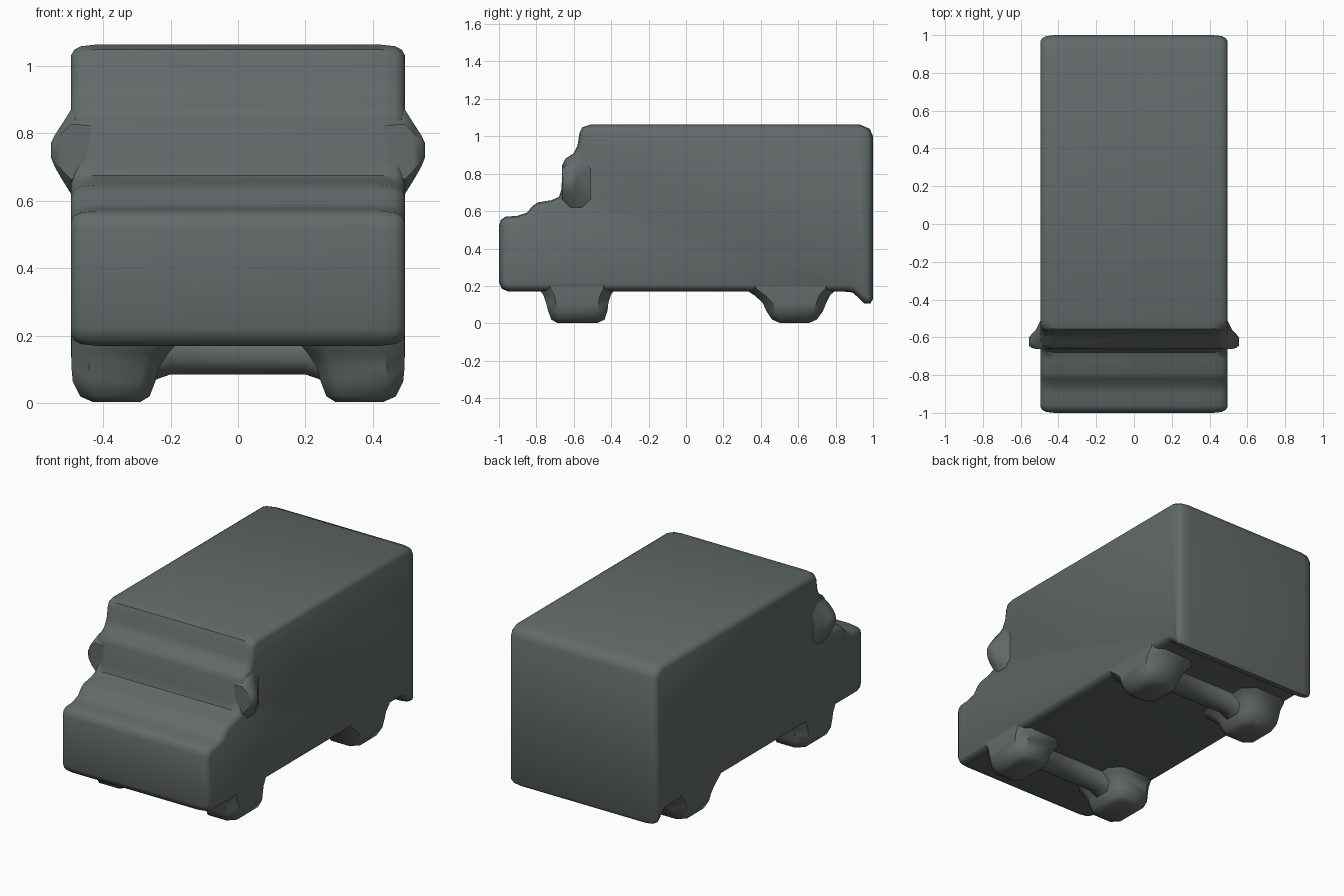
import bpy, bmesh, math
from mathutils import Vector

if "Cube" in bpy.data.objects:
    bpy.data.objects.remove(bpy.data.objects["Cube"])

paint = bpy.data.materials.new("slate grey")
paint.diffuse_color = (0.125, 0.145, 0.143, 1)
paint.use_nodes = True
paint.node_tree.nodes["Principled BSDF"].inputs["Base Color"].default_value = paint.diffuse_color


def loft(name, rings):
    """Skin a list of equal-length vertex rings and cap both ends."""
    bm = bmesh.new()
    loops = [[bm.verts.new(p) for p in ring] for ring in rings]
    for a, b in zip(loops, loops[1:]):
        for i in range(len(a)):
            j = (i + 1) % len(a)
            bm.faces.new((a[i], a[j], b[j], b[i]))
    bm.faces.new(loops[0])
    bm.faces.new(loops[-1])
    bmesh.ops.recalc_face_normals(bm, faces=bm.faces)
    mesh = bpy.data.meshes.new(name)
    bm.to_mesh(mesh)
    bm.free()
    obj = bpy.data.objects.new(name, mesh)
    bpy.context.collection.objects.link(obj)
    mesh.materials.append(paint)
    bpy.ops.object.select_all(action='DESELECT')
    obj.select_set(True)
    bpy.context.view_layer.objects.active = obj
    bpy.ops.object.shade_smooth_by_angle(angle=math.radians(44))
    return obj


def octagon(a0, a1, b0, b1, cut=0.28):
    """Rectangle with cut corners."""
    c = cut * min(a1 - a0, b1 - b0)
    return [(a0 + c, b0), (a1 - c, b0), (a1, b0 + c), (a1, b1 - c),
            (a1 - c, b1), (a0 + c, b1), (a0, b1 - c), (a0, b0 + c)]


def inset(points, d):
    """Move a counter-clockwise outline inwards by d."""
    out = []
    for i, p in enumerate(points):
        p = Vector(p)
        e1 = (p - Vector(points[i - 1])).normalized()
        e2 = (Vector(points[(i + 1) % len(points)]) - p).normalized()
        n1, n2 = Vector((-e1.y, e1.x)), Vector((-e2.y, e2.x))
        m = (n1 + n2).normalized()
        out.append(p + m * d / max(m.dot(n1), 0.5))
    return out


# Van body: side outline (y, z), rounded towards both flanks
outline = [(-0.95, 0.17), (0.84, 0.17), (0.89, 0.165), (0.925, 0.135), (0.955, 0.105),
           (0.985, 0.105), (1.0, 0.13), (1.0, 1.0), (0.982, 1.04), (0.93, 1.063),
           (-0.51, 1.063), (-0.555, 1.048), (-0.57, 1.015), (-0.58, 0.95),
           (-0.60, 0.91), (-0.645, 0.88), (-0.662, 0.845), (-0.665, 0.72),
           (-0.68, 0.675), (-0.72, 0.658), (-0.79, 0.647), (-0.82, 0.628),
           (-0.85, 0.592), (-0.90, 0.575), (-0.965, 0.57), (-0.99, 0.553),
           (-1.0, 0.52), (-1.0, 0.22), (-0.985, 0.185)]
half = [(0.42, 0), (0.465, 0.005), (0.485, 0.015), (0.495, 0.032)]
slices = [(-x, d) for x, d in reversed(half)] + half
loft("van_body", [[(x, y, z) for y, z in inset(outline, d)] for x, d in slices])

# Wheels: lobes (z, x inner, x outer, y0, y1) flaring into the underside
front = [(0.003, 0.29, 0.43, -0.69, -0.47), (0.02, 0.262, 0.468, -0.72, -0.435),
         (0.065, 0.245, 0.49, -0.737, -0.42), (0.11, 0.232, 0.494, -0.748, -0.415),
         (0.15, 0.205, 0.494, -0.762, -0.402), (0.19, 0.17, 0.494, -0.79, -0.375),
         (0.26, 0.17, 0.494, -0.79, -0.375)]
rear = [(0.003, 0.29, 0.43, 0.50, 0.66), (0.02, 0.262, 0.468, 0.46, 0.70),
        (0.065, 0.245, 0.49, 0.43, 0.732), (0.11, 0.232, 0.494, 0.41, 0.75),
        (0.15, 0.205, 0.494, 0.365, 0.77), (0.185, 0.17, 0.494, 0.31, 0.81),
        (0.26, 0.17, 0.494, 0.31, 0.81)]
for end, levels in (("front", front), ("rear", rear)):
    for side, s in (("right", 1), ("left", -1)):
        loft(f"{end}_{side}_wheel",
             [[(s * x, y, z) for x, y in octagon(x0, x1, y0, y1, 0.2)]
              for z, x0, x1, y0, y1 in levels])

# Axle beams flaring out at the wheels
for name, yc in (("front_axle", -0.575), ("rear_axle", 0.585)):
    beam = [(-0.30, 0.11, 0.05), (-0.20, 0.07, 0.085), (0.20, 0.07, 0.085), (0.30, 0.11, 0.05)]
    loft(name, [[(x, y, z) for y, z in octagon(yc - w, yc + w, z0, 0.22)]
                for x, w, z0 in beam])

# Wing mirror bulges on both flanks: (x, y0, y1, z0, z1)
bulge = [(0.40, -0.66, -0.48, 0.64, 0.87), (0.495, -0.663, -0.51, 0.62, 0.87),
         (0.52, -0.662, -0.56, 0.66, 0.83), (0.543, -0.655, -0.585, 0.70, 0.795),
         (0.555, -0.645, -0.60, 0.73, 0.77)]
for side, s in (("right", 1), ("left", -1)):
    loft(f"{side}_mirror", [[(s * x, y, z) for y, z in octagon(y0, y1, z0, z1)]
                            for x, y0, y1, z0, z1 in bulge])
